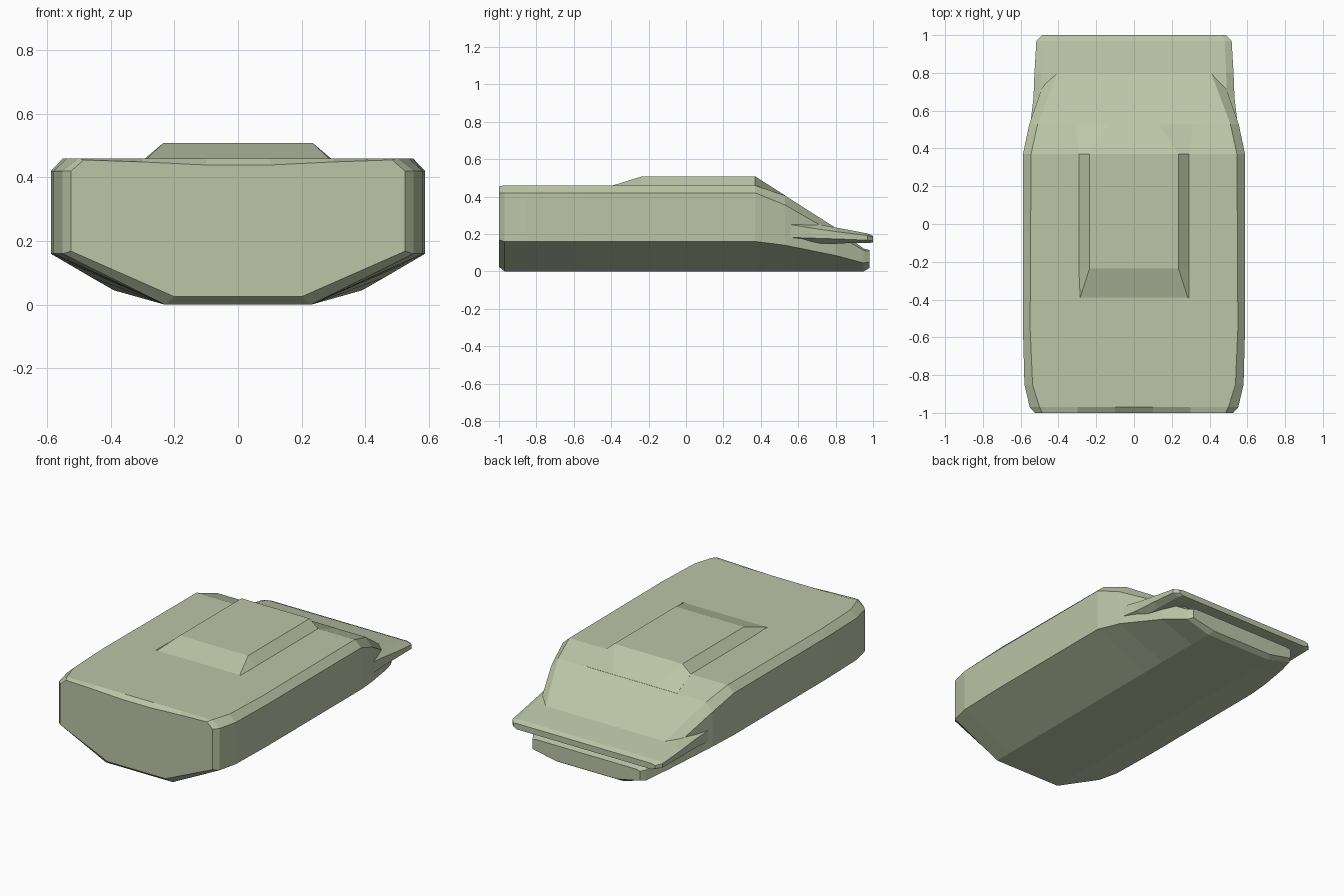
import bpy, bmesh

# Olive paint shared by all parts
paint = bpy.data.materials.new("olive_paint")
paint.diffuse_color = (0.50, 0.555, 0.385, 1)


def loft(name, stations):
    """Skin mirrored half sections: each station is (y, [(x, z), ...]) from bottom to top."""
    bm = bmesh.new()
    rings = []
    for y, half in stations:
        pts = half + [(-x, z) for x, z in reversed(half)]
        rings.append([bm.verts.new((x, y, z)) for x, z in pts])
    n = len(rings[0])
    for a, b in zip(rings, rings[1:]):
        for i in range(n):
            j = (i + 1) % n
            bm.faces.new((a[i], a[j], b[j], b[i]))
    bm.faces.new(rings[0])
    bm.faces.new(rings[-1])
    bmesh.ops.recalc_face_normals(bm, faces=bm.faces)
    mesh = bpy.data.meshes.new(name)
    bm.to_mesh(mesh)
    bm.free()
    mesh.materials.append(paint)
    obj = bpy.data.objects.new(name, mesh)
    bpy.context.collection.objects.link(obj)
    return obj


# Hull: y, floor, chine, side top, roof edge, sag of the roof centre
hull = [
    (-1.00, (0.20, 0.025), (0.525, 0.168), (0.525, 0.42), (0.485, 0.455), 0.016),
    (-0.97, (0.23, 0.0), (0.552, 0.16), (0.552, 0.42), (0.50, 0.46), 0),
    (-0.85, (0.23, 0.0), (0.58, 0.16), (0.58, 0.42), (0.537, 0.46), 0),
    (-0.55, (0.23, 0.0), (0.588, 0.16), (0.588, 0.42), (0.55, 0.46), 0),
    (0.37, (0.23, 0.0), (0.588, 0.16), (0.588, 0.42), (0.545, 0.46), 0),
    (0.53, (0.23, 0.0), (0.554, 0.14), (0.554, 0.355), (0.51, 0.405), 0),
    (0.80, (0.23, 0.0), (0.46, 0.085), (0.46, 0.20), (0.408, 0.233), 0),
    (0.95, (0.23, 0.0), (0.39, 0.045), (0.39, 0.112), (0.36, 0.122), 0),
    (0.98, (0.21, 0.018), (0.37, 0.05), (0.37, 0.108), (0.345, 0.115), 0),
]
loft("hull", [(y, [f, c, s, t, (0.30, t[1] - sag * 0.4), (0.10, t[1] - sag)])
              for y, f, c, s, t, sag in hull])

# Rear plate: y, outer half width, inner half width, bottom, outer low, outer top, inner top
plate = [
    (0.56, 0.545, 0.51, 0.170, 0.182, 0.25, 0.262),
    (0.67, 0.532, 0.49, 0.150, 0.178, 0.232, 0.258),
    (0.80, 0.527, 0.488, 0.150, 0.174, 0.213, 0.235),
    (0.97, 0.517, 0.48, 0.152, 0.167, 0.192, 0.203),
    (1.00, 0.487, 0.465, 0.154, 0.165, 0.184, 0.190),
]
loft("rear_plate", [(y, [(xi, zb), (xo, zl), (xo, zo), (xi, zi)])
                    for y, xo, xi, zb, zl, zo, zi in plate])

# Raised roof panel with sloped sides, fading into the hull at both ends
roof = [
    (-0.39, 0.292, 0.285, 0.460),
    (-0.235, 0.292, 0.235, 0.508),
    (0.37, 0.292, 0.235, 0.508),
    (0.53, 0.31, 0.13, 0.406),
]
loft("roof_panel", [(y, [(xb, min(0.455, z) - 0.005), (xb, min(0.46, z)), (xt, z)])
                    for y, xb, xt, z in roof])
